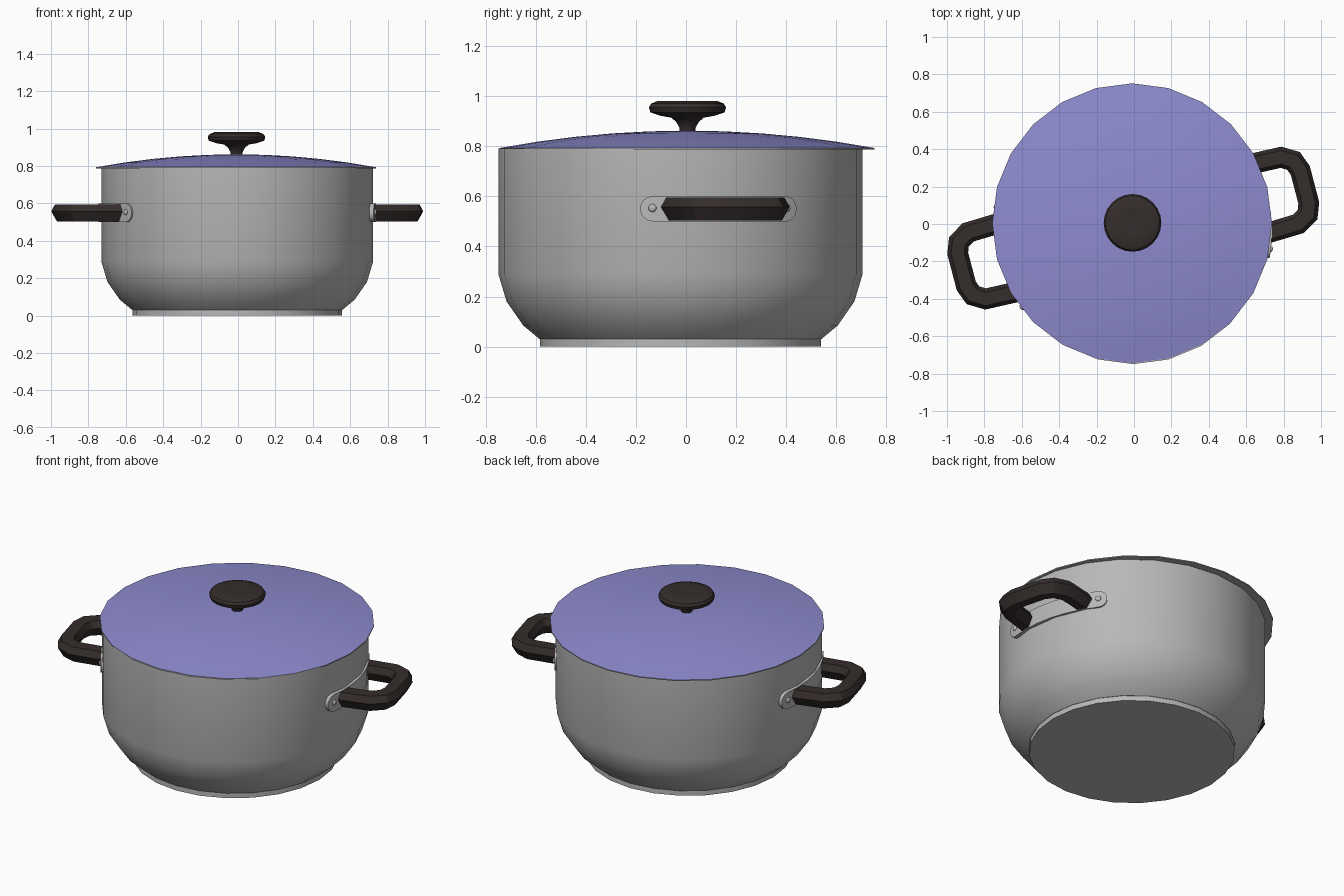
import bpy, bmesh, math
from mathutils import Vector

if "Cube" in bpy.data.objects:
    bpy.data.objects.remove(bpy.data.objects["Cube"])

SIDES = 24


def material(name, rgb):
    m = bpy.data.materials.new(name)
    m.diffuse_color = (*rgb, 1)
    m.use_nodes = True
    m.node_tree.nodes["Principled BSDF"].inputs["Base Color"].default_value = m.diffuse_color
    return m


STEEL = material("steel_grey", (0.48, 0.48, 0.48))
PURPLE = material("lid_purple", (0.27, 0.26, 0.62))
DARK = material("dark_brown", (0.035, 0.026, 0.025))


def finish(bm, name, mats, angle=35):
    bmesh.ops.recalc_face_normals(bm, faces=bm.faces)
    me = bpy.data.meshes.new(name)
    for f in bm.faces:
        f.smooth = True
    bm.to_mesh(me)
    bm.free()
    me.set_sharp_from_angle(angle=math.radians(angle))
    for m in mats:
        me.materials.append(m)
    ob = bpy.data.objects.new(name, me)
    bpy.context.collection.objects.link(ob)
    return ob


def lathe(profile, centre):
    """Revolve (radius, z) points; a radius of 0 becomes a pole."""
    bm = bmesh.new()
    rings = []
    for r, z in profile:
        n = 1 if r == 0 else SIDES
        rings.append([bm.verts.new((centre[0] + r * math.cos(math.tau * i / SIDES),
                                    centre[1] + r * math.sin(math.tau * i / SIDES), z))
                      for i in range(n)])
    for a, b in zip(rings, rings[1:]):
        for i in range(SIDES):
            j = (i + 1) % SIDES
            if len(a) == 1:
                bm.faces.new((a[0], b[i], b[j]))
            elif len(b) == 1:
                bm.faces.new((a[i], a[j], b[0]))
            else:
                bm.faces.new((a[i], a[j], b[j], b[i]))
    return bm


def bridge(bm, rings):
    """Skin closed cross-sections and cap both ends."""
    n = len(rings[0])
    for a, b in zip(rings, rings[1:]):
        for i in range(n):
            j = (i + 1) % n
            bm.faces.new((a[i], a[j], b[j], b[i]))
    bm.faces.new(rings[0])
    bm.faces.new(rings[-1])


POT = (-0.004, -0.022)
LID = (-0.01, 0.004)

# Pot: outer wall, rim and hollow inside
bm = lathe([(0, 0.03), (0.562, 0.03), (0.628, 0.085), (0.694, 0.18), (0.727, 0.29),
            (0.727, 0.79), (0.71, 0.79), (0.71, 0.29), (0.677, 0.19),
            (0.61, 0.10), (0.55, 0.05), (0, 0.05)], POT)
finish(bm, "pot_body", [STEEL])

# Base disc
bm = lathe([(0, 0), (0.56, 0), (0.56, 0.032), (0, 0.032)], POT)
finish(bm, "base_disc", [STEEL])

# Domed lid, purple above and steel below
radii = [0, 0.15, 0.3, 0.45, 0.6, 0.748]
dome = [(r, 0.862 - 0.069 * (r / 0.748) ** 2) for r in radii]
bm = lathe(dome + [(r, z - 0.006) for r, z in reversed(dome)], LID)
bm.normal_update()
bmesh.ops.recalc_face_normals(bm, faces=bm.faces)
for f in bm.faces:
    f.material_index = 0 if f.normal.z > 0.5 else 1
finish(bm, "lid", [PURPLE, STEEL])

# Knob with flared stem
bm = lathe([(0, 0.85), (0.03, 0.85), (0.033, 0.875), (0.045, 0.897), (0.065, 0.914),
            (0.11, 0.922), (0.148, 0.935), (0.154, 0.955), (0.145, 0.97),
            (0.118, 0.981), (0.05, 0.977), (0, 0.973)], (-0.008, 0.006))
finish(bm, "lid_knob", [DARK])

HALF = [(0.68, 0.19), (0.86, 0.184), (0.92, 0.148), (0.942, 0.09)]
PATH = HALF + [(u, -v) for u, v in reversed(HALF)]
SECTION = [(-0.035, 0.595), (0.035, 0.595), (0.055, 0.557), (0.025, 0.503),
           (-0.025, 0.503), (-0.055, 0.557)]
SHIFT = -0.018


def to_world(u, v, z, ang):
    c, s = math.cos(ang), math.sin(ang)
    v += SHIFT
    return (POT[0] + u * c - v * s, POT[1] + u * s + v * c, z)


def handle(side, ang):
    # Grip: faceted section swept along a rounded U
    bm = bmesh.new()
    pts = [Vector(p) for p in PATH]
    rings = []
    for i, p in enumerate(pts):
        d0 = (p - pts[i - 1]).normalized() if i else None
        d1 = (pts[i + 1] - p).normalized() if i < len(pts) - 1 else None
        d0, d1 = d0 or d1, d1 or d0
        t = (d0 + d1).normalized()
        nrm = Vector((-t.y, t.x)) / t.dot(d0)
        rings.append([bm.verts.new(to_world(p.x + nrm.x * d, p.y + nrm.y * d, z, ang))
                      for d, z in SECTION])
    bridge(bm, rings)
    finish(bm, side + "_handle_grip", [DARK], 30)

    # Curved mounting plate with round ends
    bm = bmesh.new()
    cap, total = 0.067, 0.452
    ends = [(total - cap * (1 - math.cos(math.radians(t))), 0.05 * math.sin(math.radians(t)))
            for t in (10, 30, 50, 70, 90)]
    mid = [(a, 0.05) for a in (0.26, 0.13)]
    cols = ends + mid + [(0, 0.05)] + [(-a, h) for a, h in reversed(ends + mid)]
    rings = []
    for a, h in cols:
        rings.append([bm.verts.new(to_world(r * math.cos(a), r * math.sin(a), 0.55 + k * h, ang))
                      for r, k in ((0.715, -1), (0.738, -1), (0.738, 1), (0.715, 1))])
    bridge(bm, rings)
    finish(bm, side + "_handle_plate", [STEEL])

    # Rivets
    for k, label in ((-1, "a"), (1, "b")):
        bm = bmesh.new()
        bmesh.ops.create_uvsphere(bm, u_segments=12, v_segments=8, radius=0.016)
        a = k * 0.385
        ob = finish(bm, f"{side}_rivet_{label}", [STEEL])
        ob.location = to_world(0.738 * math.cos(a), 0.738 * math.sin(a), 0.553, ang)
        ob.scale = (0.6, 1, 1)
        ob.rotation_euler.z = ang + a


handle("right", math.radians(14.7))
handle("left", math.radians(194.7))
